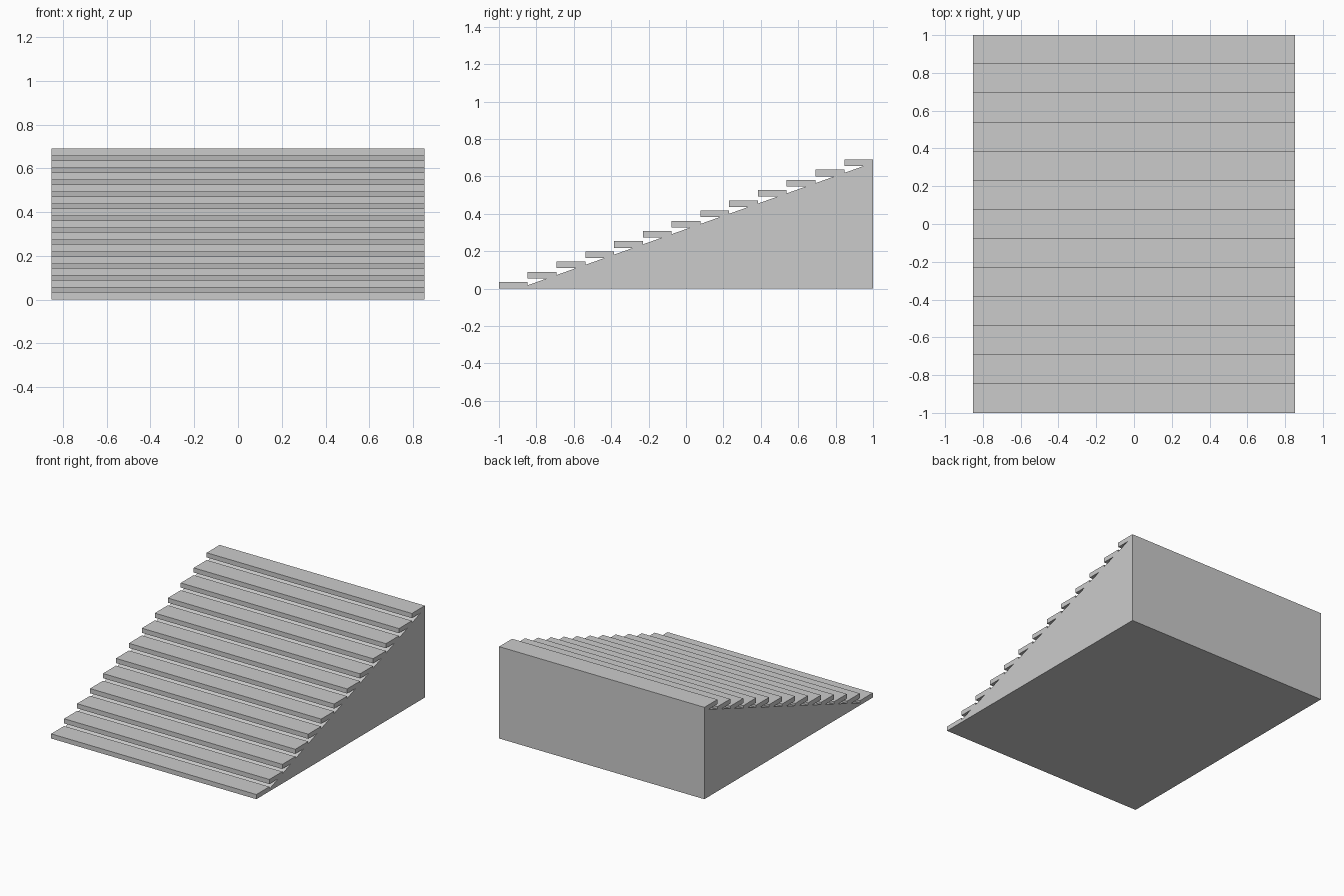
import bpy, bmesh

if "Cube" in bpy.data.objects:
    bpy.data.objects.remove(bpy.data.objects["Cube"])

HALF_W = 0.853          # half width in x
STEPS = 13
RUN = 2.0 / STEPS       # depth of one tread
RISE = 0.0546           # height from one tread to the next
THICK = 0.035           # tread thickness


def extrude_profile(name, profile):
    """Extrude a (y, z) outline across the full width."""
    bm = bmesh.new()
    face = bm.faces.new([bm.verts.new((-HALF_W, y, z)) for y, z in profile])
    new = bmesh.ops.extrude_face_region(bm, geom=[face])["geom"]
    verts = [g for g in new if isinstance(g, bmesh.types.BMVert)]
    bmesh.ops.translate(bm, verts=verts, vec=(2 * HALF_W, 0, 0))
    bmesh.ops.recalc_face_normals(bm, faces=bm.faces[:])
    mesh = bpy.data.meshes.new(name)
    bm.to_mesh(mesh)
    bm.free()
    obj = bpy.data.objects.new(name, mesh)
    bpy.context.collection.objects.link(obj)
    return obj


# Sloped solid body carrying the treads
slope = RISE / RUN
toe = -0.897
extrude_profile("ramp_body", [(toe, 0), (1, 0), (1, (1 - toe) * slope)])

# Overhanging treads, front to back
for i in range(STEPS):
    y, z = -1 + i * RUN, i * RISE
    extrude_profile(f"tread_{i + 1:02d}",
                    [(y, z), (y + RUN, z), (y + RUN, z + THICK), (y, z + THICK)])
